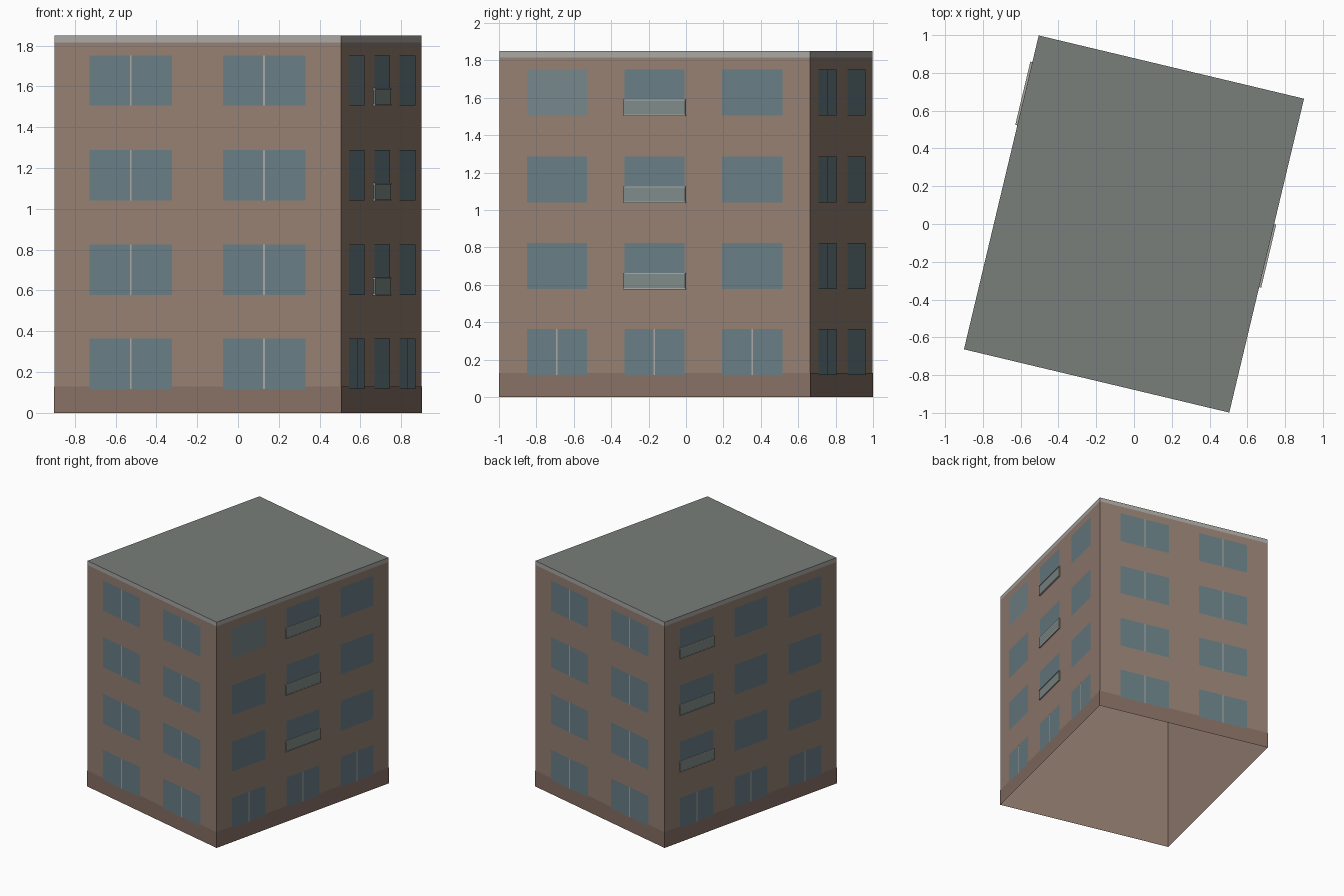
import bpy, bmesh
from math import radians, pi
from mathutils import Matrix, Vector

if "Cube" in bpy.data.objects:
    bpy.data.objects.remove(bpy.data.objects["Cube"])

W, D, H = 1.444, 1.708, 1.85          # width, depth, height before turning
TURN = Matrix.Rotation(radians(-13.4), 4, 'Z')
PLINTH, TRIM = 0.13, 1.815
FLOORS = [0.118, 0.578, 1.041, 1.506]  # window sill heights
WIN_H = 0.246


def material(name, rgb):
    m = bpy.data.materials.new(name)
    m.diffuse_color = (*rgb, 1)
    m.use_nodes = True
    m.node_tree.nodes["Principled BSDF"].inputs["Base Color"].default_value = m.diffuse_color
    return m


BRICK = material("brick", (0.30, 0.213, 0.17))
BASE = material("base_brick", (0.24, 0.16, 0.127))
GLASS = material("glass", (0.14, 0.21, 0.235))
PALE_GLASS = material("pale_glass", (0.18, 0.24, 0.255))
PANEL = material("balcony_panel", (0.21, 0.26, 0.25))
METAL = material("light_metal", (0.40, 0.39, 0.37))
ROOF = material("roof_felt", (0.19, 0.21, 0.195))


def facade(side):
    """Matrix of one facade: x along the wall, y into the wall, z up."""
    dist = D / 2 if side in ("front", "back") else W / 2
    turn = {"front": 0, "right": pi / 2, "back": pi, "left": -pi / 2}[side]
    return TURN @ Matrix.Rotation(turn, 4, 'Z') @ Matrix.Translation((0, -dist, 0))


def make(name, bm, mat):
    me = bpy.data.meshes.new(name)
    bm.to_mesh(me)
    bm.free()
    me.materials.append(mat)
    ob = bpy.data.objects.new(name, me)
    bpy.context.collection.objects.link(ob)
    return ob


def panels(name, items, mat, out):
    """Flat panels (side, centre, width, z0, z1) lying 'out' in front of the wall."""
    bm = bmesh.new()
    for side, u, w, z0, z1 in items:
        m = facade(side)
        pts = [(u - w/2, z0), (u + w/2, z0), (u + w/2, z1), (u - w/2, z1)]
        bm.faces.new([bm.verts.new(m @ Vector((x, -out, z))) for x, z in pts])
    return make(name, bm, mat)


def boxes(name, items, mat, out):
    """Boxes standing 'out' from the wall."""
    bm = bmesh.new()
    for side, u, w, z0, z1 in items:
        m = facade(side) @ Matrix.Translation((u, -out/2, (z0 + z1)/2))
        bmesh.ops.create_cube(bm, size=1, matrix=m @ Matrix.Diagonal((w, out, z1 - z0, 1)))
    return make(name, bm, mat)


def ring(name, z0, z1, mat, grow=0.0):
    """Open band of four walls around the building."""
    bm = bmesh.new()
    m = TURN @ Matrix.Translation((0, 0, (z0 + z1)/2))
    m = m @ Matrix.Diagonal((W + 2*grow, D + 2*grow, z1 - z0, 1))
    bmesh.ops.create_cube(bm, size=1, matrix=m)
    caps = [f for f in bm.faces if abs(f.normal.z) > 0.9]
    bmesh.ops.delete(bm, geom=caps, context='FACES')
    return make(name, bm, mat)


# Shell, open underneath
ring("walls", 0, TRIM, BRICK)
ring("plinth", 0, PLINTH, BASE, 0.002)
ring("roof_trim", TRIM, H, METAL)
bm = bmesh.new()
bmesh.ops.create_grid(bm, x_segments=1, y_segments=1, size=0.5,
                      matrix=TURN @ Matrix.Translation((0, 0, H)) @ Matrix.Diagonal((W, D, 1, 1)))
make("roof", bm, ROOF)

# Window layout
windows, pale, mullions, balconies, rails = [], [], [], [], []
for floor, z in enumerate(FLOORS):
    top = z + WIN_H
    for side in ("front", "back"):
        for u in (-0.336, 0.336):
            windows.append((side, u, 0.416, z, top))
            mullions.append((side, u, 0.008, z, top))
    for side, balcony_u in (("right", 0.0), ("left", -0.537)):
        for u in (-0.537, 0.0, 0.537):
            light = side == "right" and floor == 3 and u < 0
            (pale if light else windows).append((side, u, 0.33, z, top))
            if floor == 0:
                mullions.append((side, u, 0.008, z, top))
            elif u == balcony_u:
                balconies.append((side, u, 0.34, z + 0.004, z + 0.08))
                rails.append((side, u, 0.344, z - 0.002, z + 0.005))
                rails.append((side, u, 0.344, z + 0.079, z + 0.086))

panels("windows", windows, GLASS, 0.004)
panels("pale_window", pale, PALE_GLASS, 0.004)
panels("window_mullions", mullions, METAL, 0.006)
boxes("balcony_panels", balconies, PANEL, 0.009)
boxes("balcony_rails", rails, METAL, 0.011)
